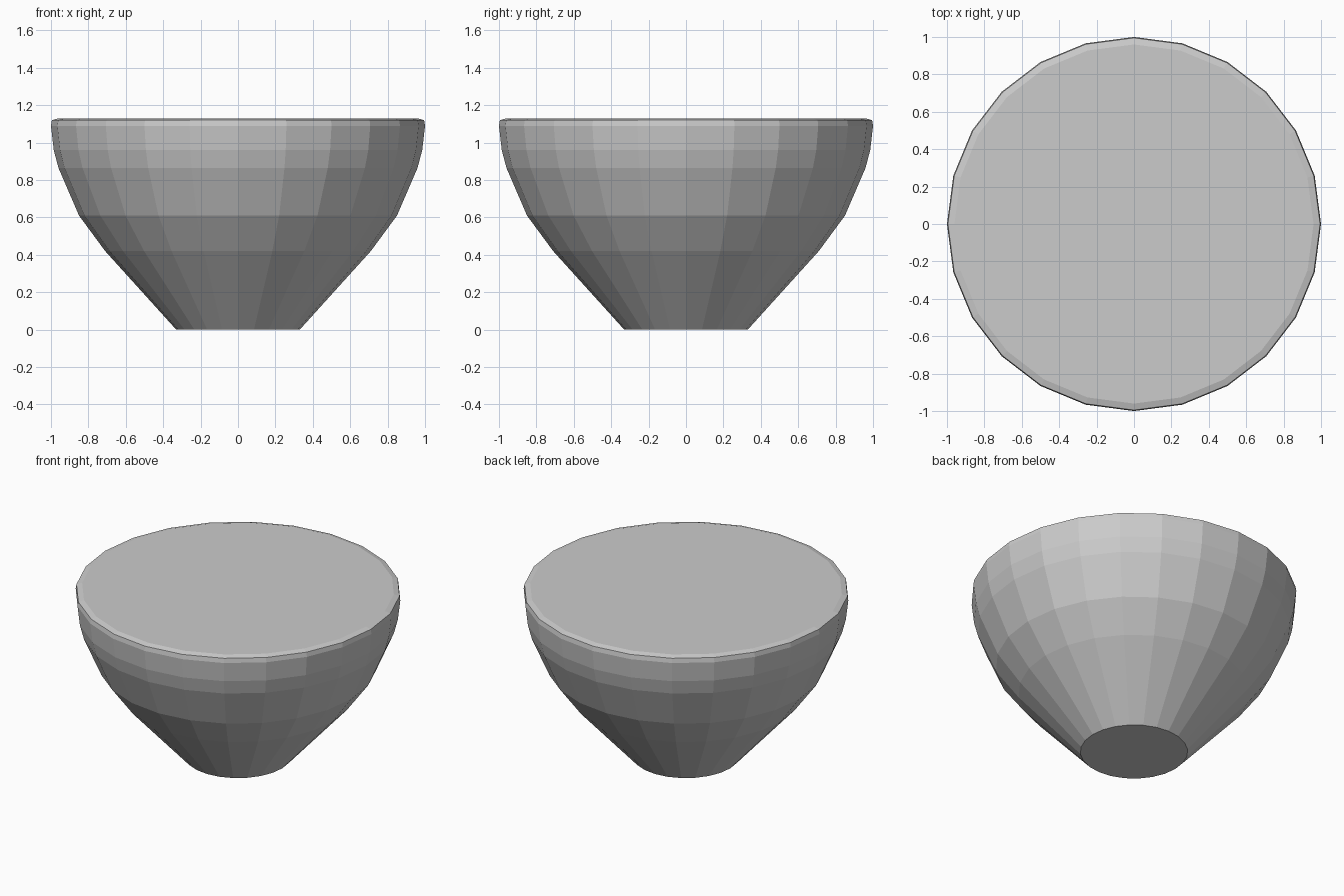
import bpy, bmesh, math

if "Cube" in bpy.data.objects:
    bpy.data.objects.remove(bpy.data.objects["Cube"])

SIDES = 24
# radius, height from the foot up to the softly rounded rim
PROFILE = [(0.33, 0.0), (0.71, 0.42), (0.85, 0.61), (0.96, 0.865),
           (0.985, 0.96), (1.0, 1.09), (0.995, 1.12), (0.96, 1.13)]

bm = bmesh.new()

# Stacked rings following the bowl profile
rings = []
for r, z in PROFILE:
    rings.append([bm.verts.new((r * math.cos(2 * math.pi * i / SIDES),
                                r * math.sin(2 * math.pi * i / SIDES), z))
                  for i in range(SIDES)])

# Faceted side wall
for low, high in zip(rings, rings[1:]):
    for i in range(SIDES):
        j = (i + 1) % SIDES
        bm.faces.new((low[i], low[j], high[j], high[i]))

# Flat foot and flat closed top
bm.faces.new(rings[0][::-1])
bm.faces.new(rings[-1])

mesh = bpy.data.meshes.new("solid_bowl")
bm.to_mesh(mesh)
bm.free()
bowl = bpy.data.objects.new("solid_bowl", mesh)
bpy.context.collection.objects.link(bowl)
